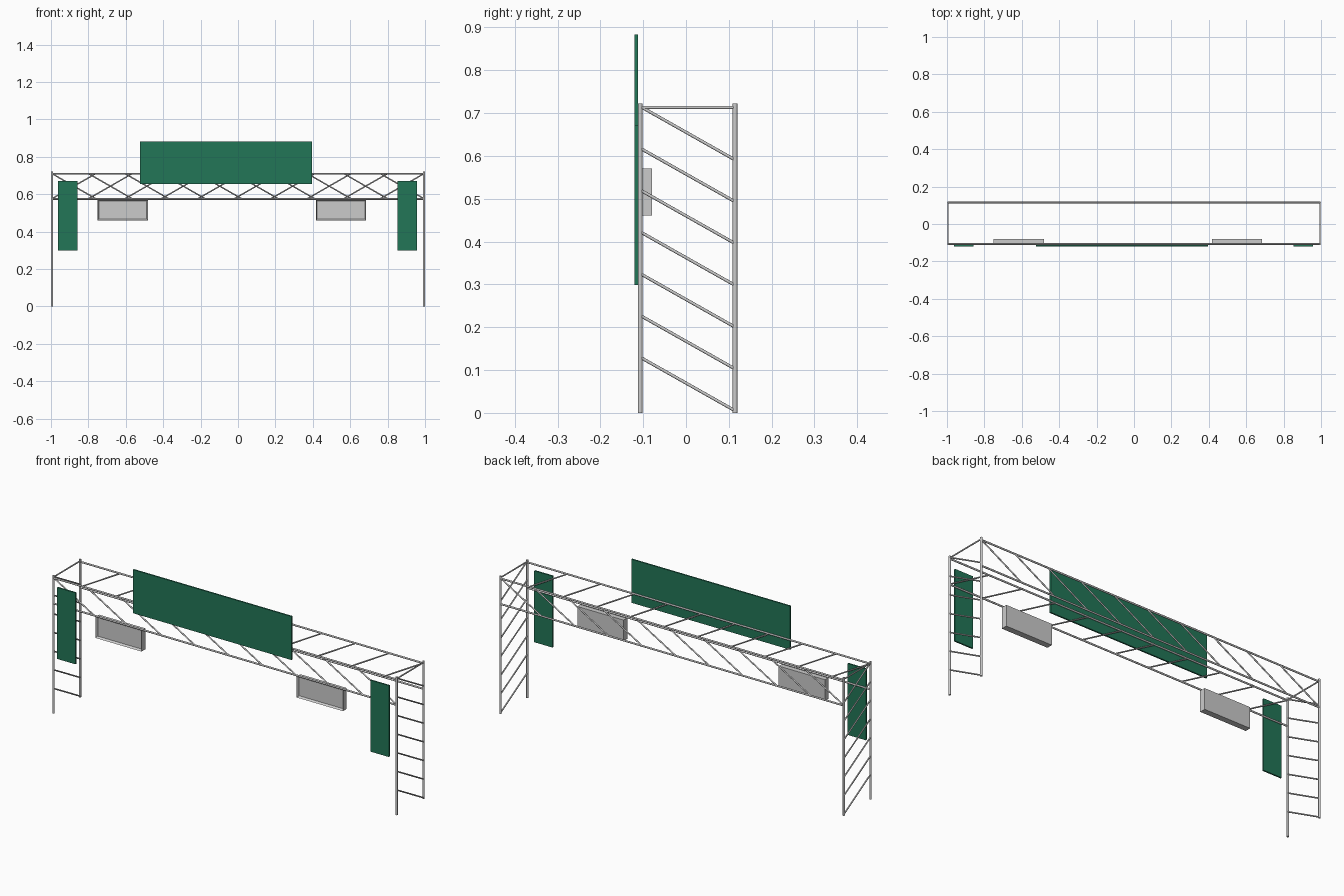
import bpy, bmesh
from mathutils import Vector

if "Cube" in bpy.data.objects:
    bpy.data.objects.remove(bpy.data.objects["Cube"])

FRONT, BACK, END = -0.107, 0.1145, 0.9945
TOP, LOW = 0.709, 0.575

green = bpy.data.materials.new("sign_green")
green.diffuse_color = (0.016, 0.18, 0.095, 1)
green.use_nodes = True
green.node_tree.nodes["Principled BSDF"].inputs["Base Color"].default_value = green.diffuse_color


def finish(name, bm, mat=None):
    me = bpy.data.meshes.new(name)
    bm.to_mesh(me)
    bm.free()
    ob = bpy.data.objects.new(name, me)
    bpy.context.collection.objects.link(ob)
    if mat:
        me.materials.append(mat)
    return ob


def tubes(name, segments, r):
    """Round bars between pairs of points, joined in one object."""
    bm = bmesh.new()
    for a, b in segments:
        a, b = Vector(a), Vector(b)
        d = b - a
        new = bmesh.ops.create_cone(bm, cap_ends=True, segments=12,
                                    radius1=r, radius2=r, depth=d.length)["verts"]
        rot = d.to_track_quat('Z', 'Y')
        for v in new:
            v.co = rot @ v.co + (a + b) / 2
    for f in bm.faces:
        f.smooth = len(f.verts) == 4
    for e in bm.edges:
        e.smooth = all(len(f.verts) == 4 for f in e.link_faces)
    return finish(name, bm)


def box_bm(lo, hi):
    bm = bmesh.new()
    bmesh.ops.create_cube(bm, size=1)
    for v in bm.verts:
        v.co = [(l + h) / 2 + c * (h - l) for l, h, c in zip(lo, hi, v.co)]
    return bm


# Legs and their ladder braces
for side, x in (("left", -END), ("right", END)):
    tubes(side + "_legs", [((x, y, 0), (x, y, 0.722)) for y in (FRONT, BACK)], 0.0055)
    braces = [((x, FRONT, 0.130 + 0.0976 * i), (x, BACK, 0.005 + 0.0976 * i))
              for i in range(7)]
    braces.append(((x, FRONT, 0.713), (x, BACK, 0.713)))
    tubes(side + "_leg_braces", braces, 0.0036)

# Long beams with diagonals, opposite slope front and back
STEP, RUN, COUNT = 0.195, 0.234, 10
for side, y, s in (("front", FRONT, 1), ("back", BACK, -1)):
    tubes(side + "_beam_rails", [((-END, y, z), (END, y, z)) for z in (TOP, LOW)], 0.0045)
    diagonals = []
    for i in range(COUNT):
        x = -0.992 + STEP * i
        diagonals.append(((s * x, y, TOP), (s * (x + RUN), y, LOW)))
    tubes(side + "_beam_diagonals", diagonals, 0.0036)

# Green sign panels
for name, x0, x1, z0, z1 in (("main_sign", -0.525, 0.395, 0.655, 0.883),
                             ("left_banner", -0.963, -0.857, 0.298, 0.672),
                             ("right_banner", 0.852, 0.958, 0.298, 0.672)):
    finish(name, box_bm((x0, -0.1205, z0), (x1, -0.1125, z1)), green)

# Hanging display boxes with a recessed front
for name, x0, x1 in (("left_display", -0.75, -0.482), ("right_display", 0.417, 0.685)):
    bm = box_bm((x0, -0.110, 0.461), (x1, -0.079, 0.571))
    bm.normal_update()
    face = [f for f in bm.faces if f.normal.y < -0.9]
    bmesh.ops.inset_region(bm, faces=face, thickness=0.009)
    bmesh.ops.translate(bm, verts=face[0].verts[:], vec=(0, 0.012, 0))
    finish(name, bm)
